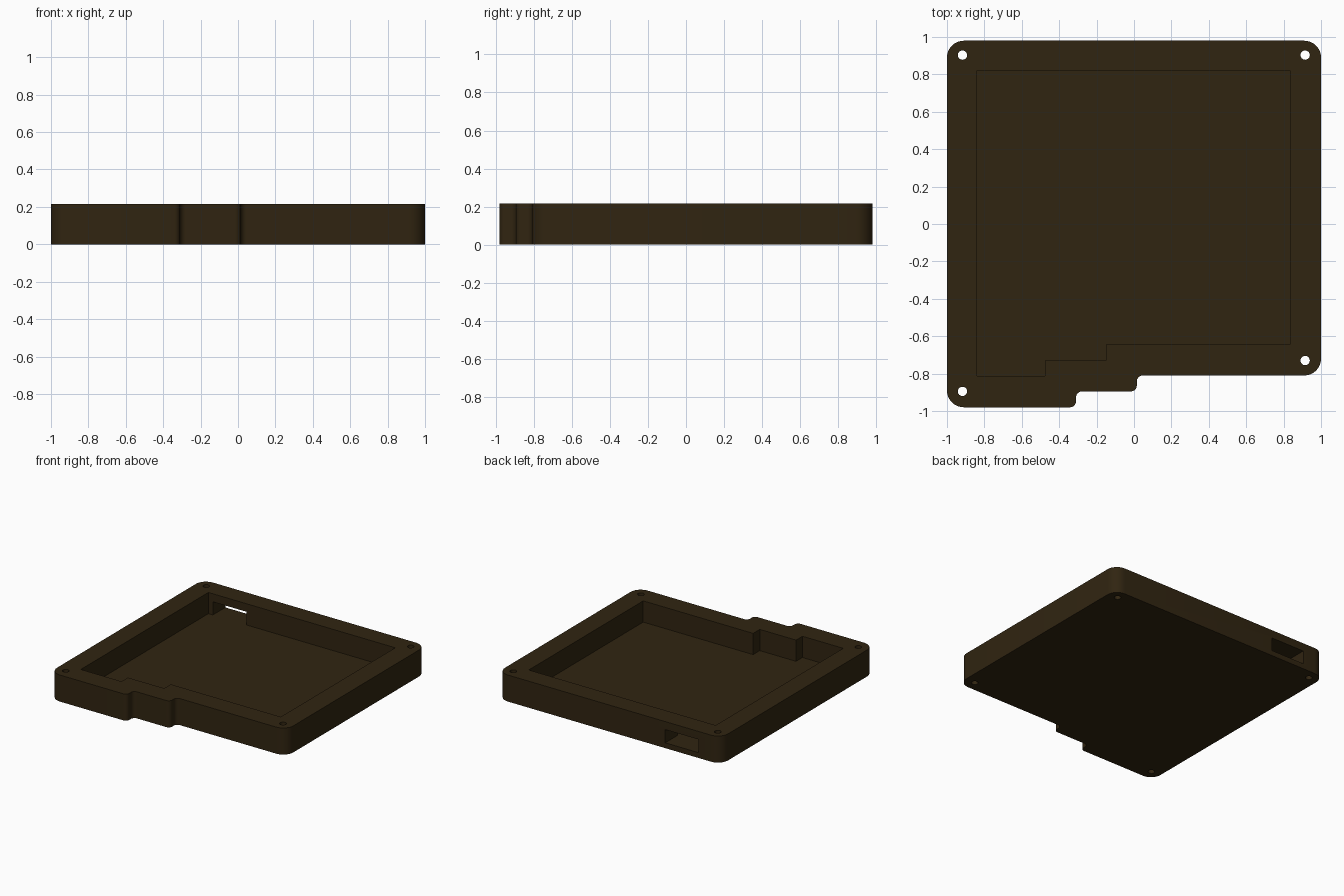
import bpy, bmesh, math
from mathutils import Vector

if "Cube" in bpy.data.objects:
    bpy.data.objects.remove(bpy.data.objects["Cube"])

H, FLOOR = 0.215, 0.043

brown = bpy.data.materials.new("dark_brown")
brown.diffuse_color = (0.030, 0.018, 0.0055, 1)
brown.use_nodes = True
brown.node_tree.nodes["Principled BSDF"].inputs["Base Color"].default_value = brown.diffuse_color


def rounded(corners, seg=8):
    """Replace each (x, y, radius) right-angle corner with an arc."""
    out = []
    n = len(corners)
    for i, (x, y, r) in enumerate(corners):
        p = Vector((x, y))
        if r == 0:
            out.append(p)
            continue
        a = (Vector(corners[i - 1][:2]) - p).normalized()
        b = (Vector(corners[(i + 1) % n][:2]) - p).normalized()
        centre = p + (a + b) * r
        for k in range(seg + 1):
            t = math.pi / 2 * k / seg
            out.append(centre - b * r * math.cos(t) - a * r * math.sin(t))
    return out


def prism(name, points, z0, z1):
    """Extrude a flat outline from z0 to z1."""
    bm = bmesh.new()
    base = bm.faces.new([bm.verts.new((p[0], p[1], z0)) for p in points])
    top = bmesh.ops.extrude_face_region(bm, geom=[base])["geom"]
    bmesh.ops.translate(bm, vec=(0, 0, z1 - z0),
                        verts=[v for v in top if isinstance(v, bmesh.types.BMVert)])
    bmesh.ops.recalc_face_normals(bm, faces=bm.faces)
    mesh = bpy.data.meshes.new(name)
    bm.to_mesh(mesh)
    bm.free()
    ob = bpy.data.objects.new(name, mesh)
    bpy.context.collection.objects.link(ob)
    mesh.materials.append(brown)
    return ob


def cut(body, cutter):
    """Subtract the cutter, then delete it."""
    mod = body.modifiers.new("cut", "BOOLEAN")
    mod.operation, mod.solver, mod.object = "DIFFERENCE", "EXACT", cutter
    bpy.ops.object.modifier_apply(modifier=mod.name)
    bpy.data.objects.remove(cutter)


# Case body with a stepped front edge
R, S = 0.09, 0.032
case = prism("case_tray", rounded([
    (-1, -0.98, R), (-0.31, -0.98, S), (-0.31, -0.895, S), (0.015, -0.895, S),
    (0.015, -0.81, S), (1, -0.81, R), (1, 0.98, R), (-1, 0.98, R)]), 0, H)
bpy.context.view_layer.objects.active = case
case.select_set(True)

# Open pocket that follows the outline
cut(case, prism("pocket_cutter", [
    (-0.84, -0.812), (-0.475, -0.812), (-0.475, -0.73), (-0.15, -0.73),
    (-0.15, -0.645), (0.835, -0.645), (0.835, 0.82), (-0.84, 0.82)], FLOOR, H + 0.1))

# Cable slot through the back wall, level with the pocket floor
cut(case, prism("slot_cutter", [(-0.80, 0.75), (-0.50, 0.75), (-0.50, 1.1), (-0.80, 1.1)],
                FLOOR, 0.15))

# Screw holes in the four corners
for x, y in [(-0.917, -0.895), (0.915, -0.73), (0.915, 0.903), (-0.917, 0.903)]:
    ring = [(x + 0.025 * math.cos(k * math.pi / 12), y + 0.025 * math.sin(k * math.pi / 12))
            for k in range(24)]
    cut(case, prism("hole_cutter", ring, -0.1, H + 0.1))

bpy.ops.object.shade_smooth_by_angle(angle=math.radians(30))
